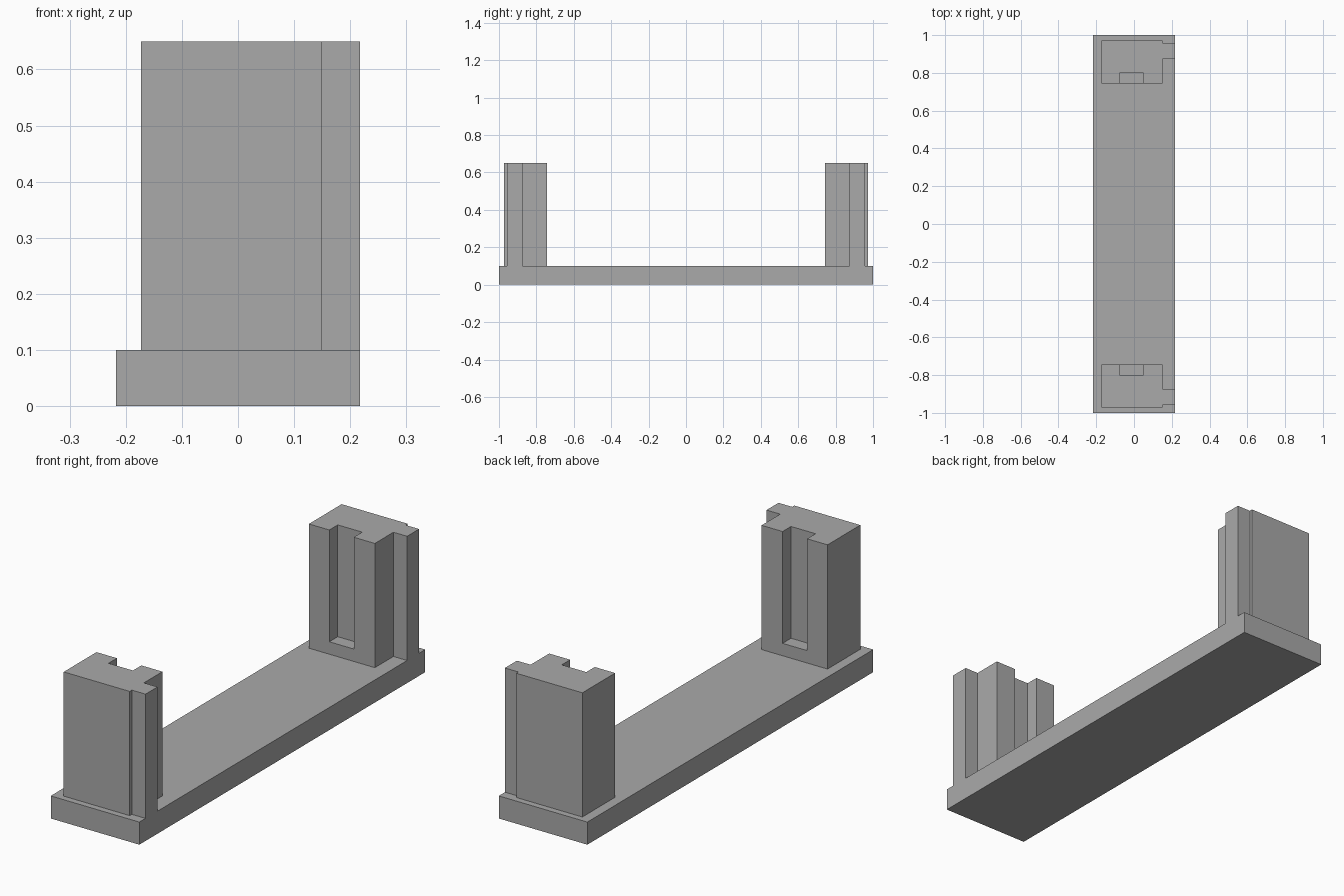
import bpy
import bmesh

default = bpy.data.objects.get("Cube")
if default:
    bpy.data.objects.remove(default, do_unlink=True)

GREY = (0.4, 0.4, 0.4, 1.0)
grey = bpy.data.materials.new("plain_grey")
grey.use_nodes = True
grey.diffuse_color = GREY
grey.node_tree.nodes["Principled BSDF"].inputs["Base Color"].default_value = GREY


def prism(name, outline, z0, z1):
    """Extrude an xy outline from z0 up to z1."""
    bm = bmesh.new()
    face = bm.faces.new([bm.verts.new((x, y, z0)) for x, y in outline])
    top = bmesh.ops.extrude_face_region(bm, geom=[face])["geom"]
    verts = [v for v in top if isinstance(v, bmesh.types.BMVert)]
    bmesh.ops.translate(bm, verts=verts, vec=(0, 0, z1 - z0))
    bmesh.ops.recalc_face_normals(bm, faces=bm.faces)
    mesh = bpy.data.meshes.new(name)
    bm.to_mesh(mesh)
    bm.free()
    mesh.materials.append(grey)
    obj = bpy.data.objects.new(name, mesh)
    bpy.context.collection.objects.link(obj)
    return obj


def rect(x0, x1, y0, y1):
    return [(x0, y0), (x1, y0), (x1, y1), (x0, y1)]


HALF_W, BASE_TOP, POST_TOP, SLOT_FLOOR = 0.217, 0.1, 0.65, 0.155

# Long base plate
prism("base_plate", rect(-HALF_W, HALF_W, -1, 1), 0, BASE_TOP)

# Post outline: block with a tongue reaching the left edge of the base
post = [(-0.173, 0.743), (0.15, 0.743), (0.15, 0.873), (HALF_W, 0.873),
        (HALF_W, 0.957), (0.15, 0.957), (0.15, 0.972), (-0.173, 0.972)]
slot = rect(-0.073, 0.047, 0.7, 0.802)

# Mirrored end posts, each with a slot in its inner face
for name, side in (("front_post", -1), ("back_post", 1)):
    body = prism(name, [(x, y * side) for x, y in post], BASE_TOP, POST_TOP)
    cutter = prism(name + "_slot_cutter", [(x, y * side) for x, y in slot],
                   SLOT_FLOOR, POST_TOP + 0.1)
    cutter.hide_render = True
    cutter.hide_viewport = True
    cut = body.modifiers.new("slot", "BOOLEAN")
    cut.operation = "DIFFERENCE"
    cut.solver = "EXACT"
    cut.object = cutter
